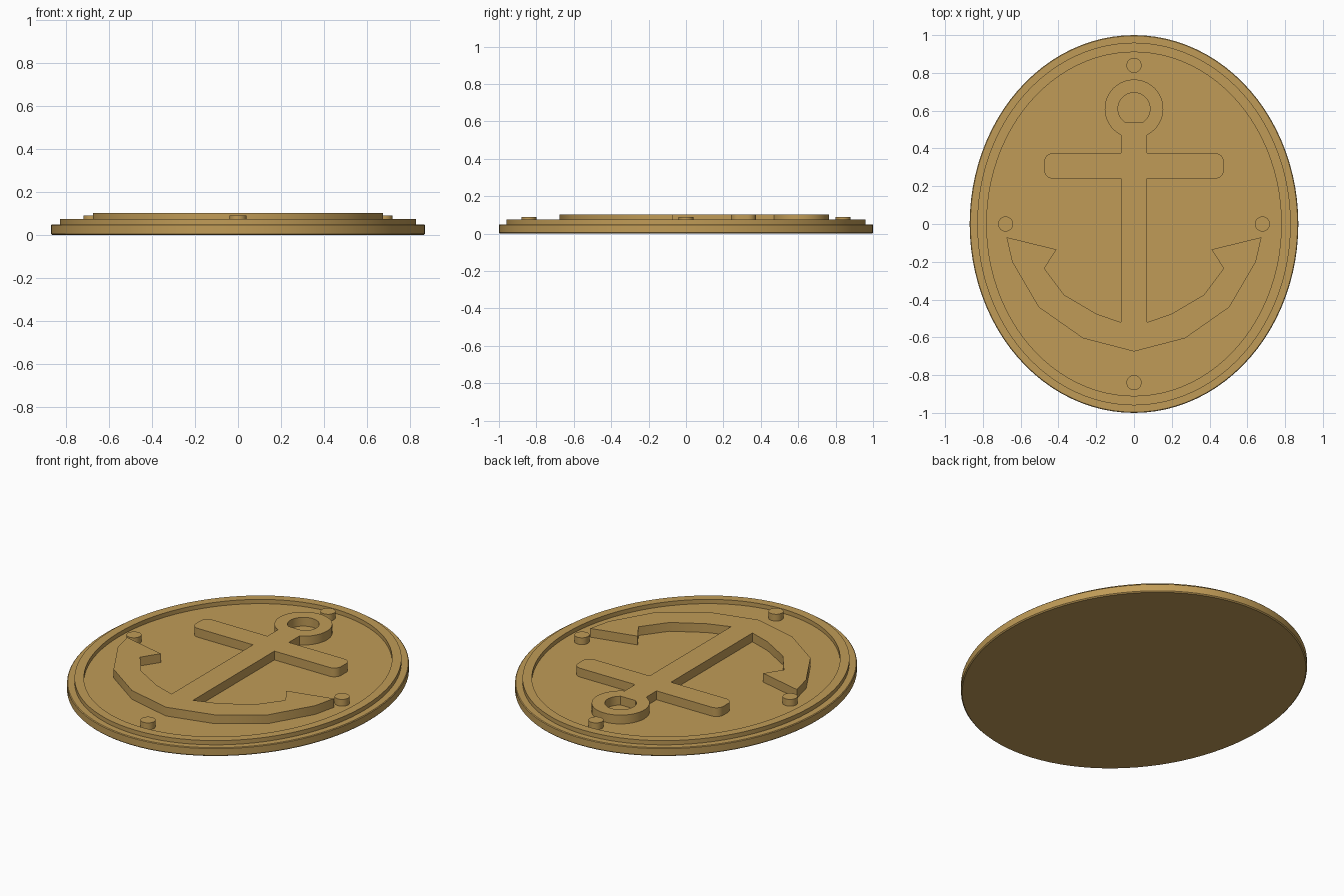
import bpy, bmesh
from math import sin, cos, pi, asin, radians
from mathutils import Vector

if "Cube" in bpy.data.objects:
    bpy.data.objects.remove(bpy.data.objects["Cube"])

brass = bpy.data.materials.new("brass")
brass.use_nodes = True
color = (0.53, 0.33, 0.095, 1)
brass.diffuse_color = color
brass.node_tree.nodes["Principled BSDF"].inputs["Base Color"].default_value = color

FLOOR = 0.05


def finish(bm, name):
    bmesh.ops.recalc_face_normals(bm, faces=bm.faces)
    mesh = bpy.data.meshes.new(name)
    bm.to_mesh(mesh)
    bm.free()
    mesh.materials.append(brass)
    obj = bpy.data.objects.new(name, mesh)
    bpy.context.collection.objects.link(obj)
    bpy.ops.object.select_all(action='DESELECT')
    obj.select_set(True)
    bpy.context.view_layer.objects.active = obj
    bpy.ops.object.shade_smooth_by_angle(angle=radians(30))
    return obj


def arc(cx, cy, r, start, end, steps):
    """Points on an arc, angles in radians."""
    angles = [start + (end - start) * i / steps for i in range(steps + 1)]
    return [(cx + r * cos(a), cy + r * sin(a)) for a in angles]


def raised_shape(name, loops, bottom, top):
    """Solid from an outline, with further loops as holes."""
    bm = bmesh.new()
    for loop in loops:
        verts = [bm.verts.new((x, y, bottom)) for x, y in loop]
        for a, b in zip(verts, verts[1:] + verts[:1]):
            bm.edges.new((a, b))
    bmesh.ops.triangle_fill(bm, edges=bm.edges[:], use_beauty=True, normal=(0, 0, 1))
    result = bmesh.ops.extrude_face_region(bm, geom=bm.faces[:], use_keep_orig=True)
    moved = [g for g in result["geom"] if isinstance(g, bmesh.types.BMVert)]
    bmesh.ops.translate(bm, verts=moved, vec=Vector((0, 0, top - bottom)))
    return finish(bm, name)


# Oval plate with stepped rim: (inset from the edge, height)
profile = [(0.006, 0), (0, 0.006), (0, 0.046), (0.004, FLOOR), (0.04, FLOOR),
           (0.04, 0.075), (0.09, 0.075), (0.09, FLOOR)]
SIDES = 96
bm = bmesh.new()
rings = []
for inset, z in profile:
    rings.append([bm.verts.new(((0.87 - inset) * cos(2 * pi * i / SIDES),
                                (1 - inset) * sin(2 * pi * i / SIDES), z))
                  for i in range(SIDES)])
for low, high in zip(rings, rings[1:]):
    for i in range(SIDES):
        j = (i + 1) % SIDES
        bm.faces.new((low[i], low[j], high[j], high[i]))
bm.faces.new(rings[0][::-1])
bm.faces.new(rings[-1])
finish(bm, "oval_plate")

# Anchor: right half of the outline from bottom tip to ring top, then mirrored
HALF, RING_Y, RING_R, HOLE_R = 0.07, 0.61, 0.155, 0.085
right = [(0, -0.675), (0.27, -0.605), (0.505, -0.44), (0.645, -0.20), (0.675, -0.07),
         (0.41, -0.135), (0.475, -0.235), (0.37, -0.375), (0.20, -0.475), (HALF, -0.52),
         (HALF, 0.24)]
right += arc(0.43, 0.285, 0.045, -pi / 2, 0, 6)
right += arc(0.43, 0.33, 0.045, 0, pi / 2, 6)
right += [(HALF, 0.375)]
right += arc(0, RING_Y, RING_R, -pi / 2 + asin(HALF / RING_R), pi / 2, 20)
right[-1] = (0, RING_Y + RING_R)
outline = right + [(-x, y) for x, y in reversed(right[1:-1])]

# Ring hole, flattened where the shank reaches into it
flat = asin(0.07 / HOLE_R)
hole = arc(0, RING_Y, HOLE_R, -flat, pi + flat, 24)
raised_shape("anchor", [outline, hole], FLOOR, 0.102)

# Four round studs
for name, x, y in (("top_stud", 0, 0.84), ("bottom_stud", 0, -0.84),
                   ("left_stud", 0.68, 0), ("right_stud", -0.68, 0)):
    raised_shape(name, [arc(x, y, 0.04, 0, 2 * pi, 24)[:-1]], FLOOR, 0.09)
